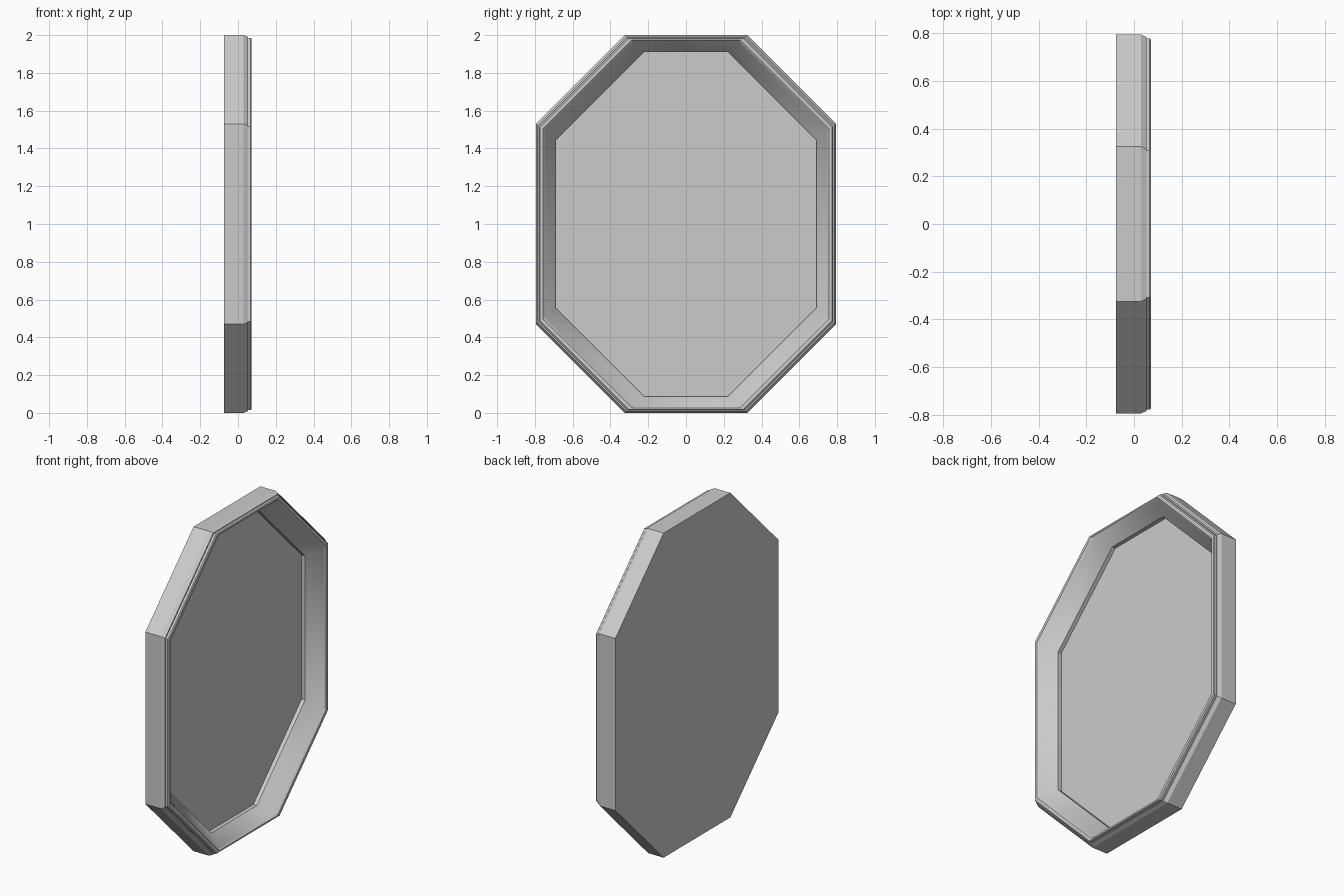
import bpy, bmesh

if "Cube" in bpy.data.objects:
    bpy.data.objects.remove(bpy.data.objects["Cube"])

HALF_W, HALF_H, CUT = 0.795, 1.0, 0.47


def octagon(bm, x, dy, dz):
    """Chamfered rectangle facing x, drawn in by dy and dz."""
    a, b = HALF_W - dy, HALF_H - dz
    pts = [(a, b - CUT), (a - CUT, b), (CUT - a, b), (-a, b - CUT),
           (-a, CUT - b), (CUT - a, -b), (a - CUT, -b), (a, CUT - b)]
    return [bm.verts.new((x, y, z + 1.0)) for y, z in pts]


def loft(name, rings, smooth_bands=()):
    """Bridge a stack of octagons and cap both ends."""
    bm = bmesh.new()
    loops = [octagon(bm, *r) for r in rings]
    for k in range(len(loops) - 1):
        lo, hi = loops[k], loops[k + 1]
        for i in range(8):
            j = (i + 1) % 8
            f = bm.faces.new((lo[i], lo[j], hi[j], hi[i]))
            f.smooth = k in smooth_bands
    bm.faces.new(loops[0][::-1])
    bm.faces.new(loops[-1])
    bmesh.ops.recalc_face_normals(bm, faces=bm.faces)
    mesh = bpy.data.meshes.new(name)
    bm.to_mesh(mesh)
    bm.free()
    obj = bpy.data.objects.new(name, mesh)
    bpy.context.collection.objects.link(obj)
    return obj


# Frame: back plate, outer wall, stepped rim, sloped inner moulding, recess
loft("frame", [
    (-0.075, 0.0, 0.0),
    (0.03, 0.0, 0.0),
    (0.052, 0.010, 0.009),
    (0.052, 0.016, 0.014),
    (0.066, 0.016, 0.014),
    (0.071, 0.021, 0.018),
    (0.071, 0.038, 0.027),
    (0.064, 0.045, 0.032),
    (-0.026, 0.104, 0.086),
    (-0.065, 0.104, 0.086),
], smooth_bands=(7,))

# Flat panel set into the recess
loft("mirror_panel", [(-0.065, 0.104, 0.086), (-0.05, 0.104, 0.086)])
